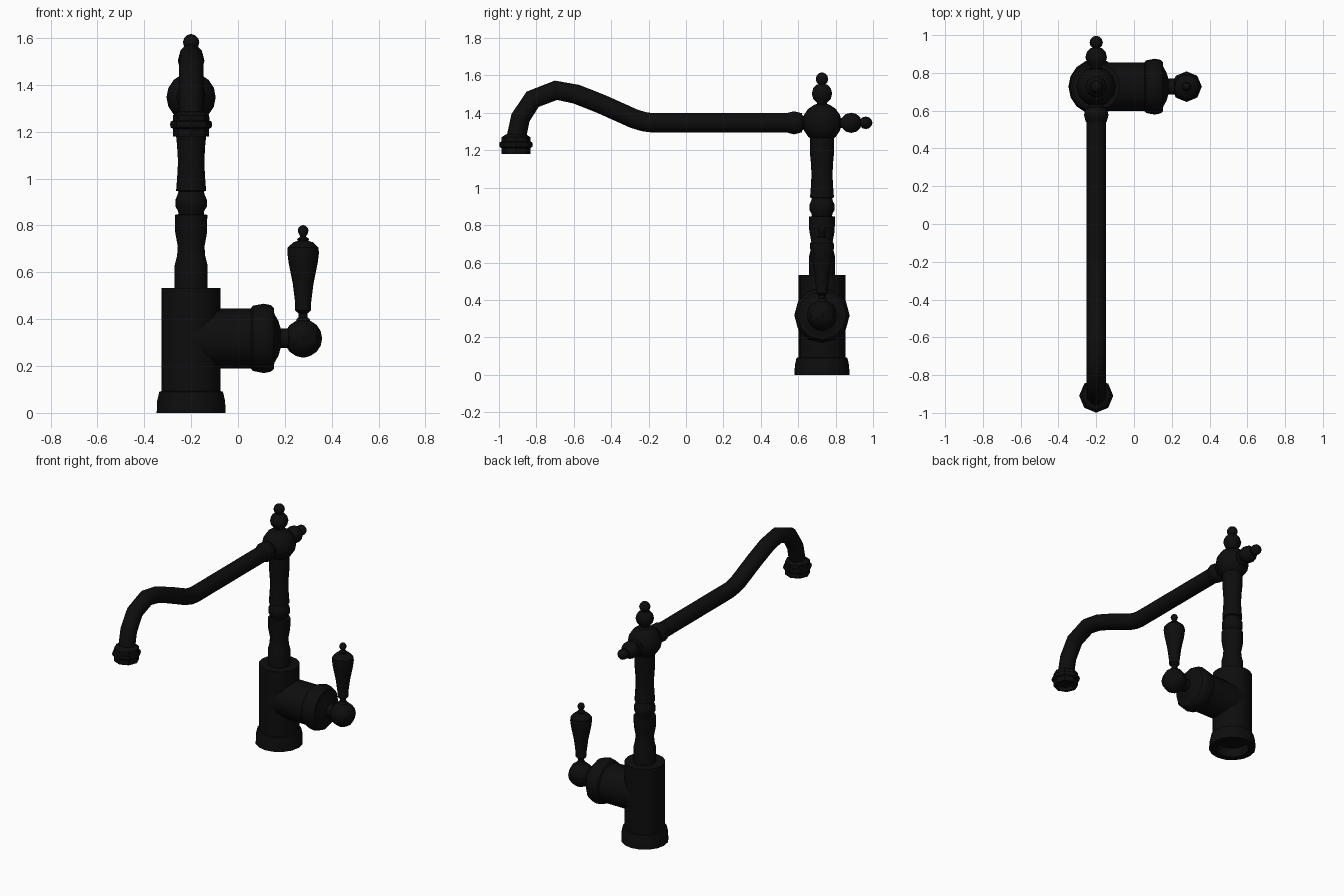
import bpy, bmesh, math
from mathutils import Vector, Matrix

if "Cube" in bpy.data.objects:
    bpy.data.objects.remove(bpy.data.objects["Cube"])

black = bpy.data.materials.new("matte_black")
black.diffuse_color = (0.004, 0.004, 0.004, 1)
black.use_nodes = True
black.node_tree.nodes["Principled BSDF"].inputs["Base Color"].default_value = black.diffuse_color
CX, CY = -0.20, 0.727      # column axis
ARM_Z = 1.347              # spout height
ROT = {'Z': Matrix.Identity(3),
       'X': Matrix.Rotation(math.pi / 2, 3, 'Y'),
       'Y': Matrix.Rotation(-math.pi / 2, 3, 'X')}


def finish(bm, name, angle=40):
    bmesh.ops.recalc_face_normals(bm, faces=bm.faces)
    me = bpy.data.meshes.new(name)
    bm.to_mesh(me)
    bm.free()
    me.materials.append(black)
    ob = bpy.data.objects.new(name, me)
    bpy.context.collection.objects.link(ob)
    bpy.ops.object.select_all(action='DESELECT')
    ob.select_set(True)
    bpy.context.view_layer.objects.active = ob
    bpy.ops.object.shade_smooth_by_angle(angle=math.radians(angle))
    return ob


def skin(bm, rings):
    n = len(rings[0])
    for a, b in zip(rings, rings[1:]):
        for i in range(n):
            j = (i + 1) % n
            bm.faces.new((a[i], a[j], b[j], b[i]))
    bm.faces.new(rings[0])
    bm.faces.new(rings[-1])


def lathe(name, profile, origin, axis='Z', n=12):
    """Turn (distance along axis, radius) points around an axis."""
    bm = bmesh.new()
    o, rings = Vector(origin), []
    for h, r in profile:
        rings.append([bm.verts.new(o + ROT[axis] @ Vector((
            r * math.cos(2 * math.pi * i / n), r * math.sin(2 * math.pi * i / n), h)))
            for i in range(n)])
    skin(bm, rings)
    return finish(bm, name)


def ball(c, r, steps=6):
    """Profile points of a ball centred at c."""
    return [(c - r * math.cos(math.pi * k / steps), max(r * math.sin(math.pi * k / steps), r * 0.1))
            for k in range(steps + 1)]


# body with flared base, recessed underneath
lathe("body", [(0.06, 0.10), (0, 0.105), (0, 0.147), (0.05, 0.145), (0.09, 0.136),
               (0.093, 0.126), (0.533, 0.126), (0.533, 0.06)], (CX, CY, 0), n=16)

# turned column
lathe("column", [(0.52, 0.070), (0.63, 0.070), (0.67, 0.060), (0.71, 0.057), (0.77, 0.068),
                 (0.845, 0.069), (0.848, 0.054), (0.862, 0.056), (0.88, 0.067), (0.91, 0.067),
                 (0.93, 0.058), (0.945, 0.054), (0.948, 0.064), (1.0, 0.060), (1.07, 0.056),
                 (1.14, 0.060), (1.18, 0.064), (1.29, 0.064)], (CX, CY, 0))

# joint ball and the two finials
lathe("joint_ball", ball(0, 0.105, 8), (CX, CY, ARM_Z))
for name, axis in (("top_finial", 'Z'), ("back_finial", 'Y')):
    lathe(name, [(0.08, 0.052), (0.095, 0.045), (0.10, 0.028)] + ball(0.156, 0.057)[1:-1]
          + [(0.204, 0.02)] + ball(0.234, 0.035)[1:], (CX, CY, ARM_Z), axis, 10)

# spout collar
lathe("spout_collar", ball(-0.15, 0.065), (CX, CY, ARM_Z), 'Y', 10)

# spout swept along a path in the YZ plane
path = [Vector((CX, y, z)) for y, z in (
    (0.62, ARM_Z), (-0.18, ARM_Z), (-0.225, 1.353), (-0.278, 1.369), (-0.452, 1.447), (-0.586, 1.50),
    (-0.695, 1.521), (-0.82, 1.473), (-0.885, 1.374), (-0.909, 1.26))]
bm, rings = bmesh.new(), []
side = Vector((1, 0, 0))
for k, p in enumerate(path):
    d = (path[min(k + 1, len(path) - 1)] - path[max(k - 1, 0)]).normalized()
    up = side.cross(d)
    rings.append([bm.verts.new(p + 0.052 * (side * math.cos(math.pi * i / 6)
                                            + up * math.sin(math.pi * i / 6))) for i in range(12)])
skin(bm, rings)
finish(bm, "spout", 50)

# spout nozzle
lathe("nozzle", [(1.20, 0.055), (1.18, 0.060), (1.18, 0.077), (1.212, 0.077), (1.218, 0.087),
                 (1.23, 0.090), (1.243, 0.087), (1.247, 0.078), (1.27, 0.077), (1.287, 0.05)],
      (CX, -0.909, 0), n=8)

# side valve with ring
lathe("side_valve", [(0, 0.128), (0.255, 0.128), (0.263, 0.139), (0.31, 0.148), (0.34, 0.142),
                     (0.353, 0.130), (0.355, 0.105), (0.372, 0.075), (0.382, 0.042),
                     (0.43, 0.042)], (CX, CY, 0.318), 'X')

# handle ball and lever
HX = 0.278
lathe("handle_ball", ball(0, 0.081, 8), (HX, CY, 0.318), n=8)
lathe("lever", [(0.385, 0.03), (0.40, 0.028), (0.408, 0.019), (0.425, 0.019), (0.43, 0.026),
                (0.438, 0.034), (0.47, 0.034), (0.55, 0.044), (0.64, 0.062), (0.68, 0.067),
                (0.705, 0.066), (0.728, 0.042), (0.734, 0.022), (0.742, 0.026), (0.752, 0.012)]
      + ball(0.778, 0.023)[2:], (HX, CY, 0), n=10)
